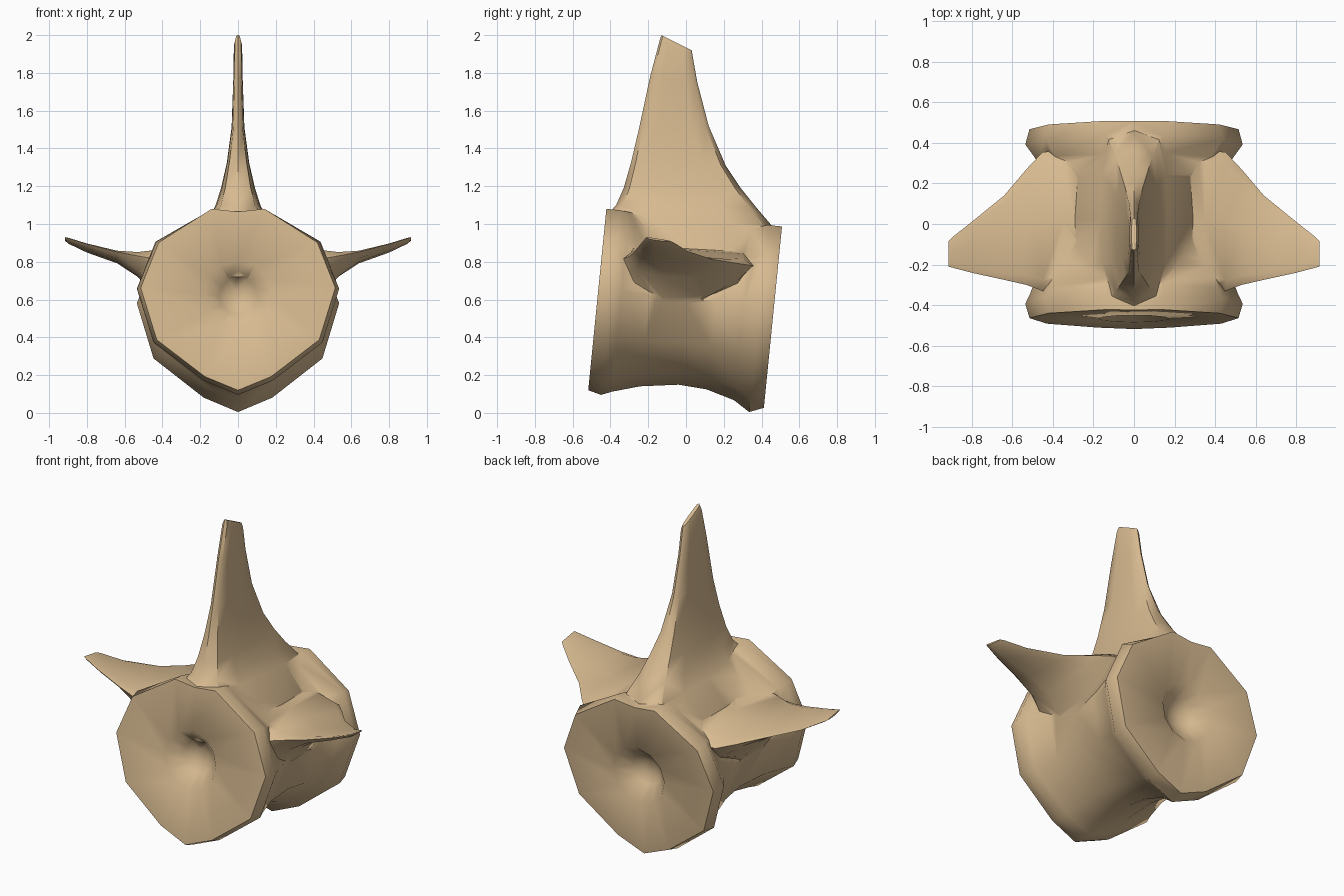
import bpy, bmesh, math

if "Cube" in bpy.data.objects:
    bpy.data.objects.remove(bpy.data.objects["Cube"])

bone = bpy.data.materials.new("bone tan")
bone.diffuse_color = (0.68, 0.49, 0.28, 1)
bone.use_nodes = True
bone.node_tree.nodes["Principled BSDF"].inputs["Base Color"].default_value = bone.diffuse_color


def loft(name, rings):
    """Skin a list of equal-length point rings and close both ends."""
    bm = bmesh.new()
    vs = [[bm.verts.new(p) for p in r] for r in rings]
    n = len(vs[0])
    for a, b in zip(vs, vs[1:]):
        for i in range(n):
            j = (i + 1) % n
            bm.faces.new((a[i], a[j], b[j], b[i]))
    for r in (vs[0], vs[-1]):
        c = bm.verts.new(sum((v.co for v in r), r[0].co * 0) / n)
        for i in range(n):
            bm.faces.new((r[i], r[(i + 1) % n], c))
    bmesh.ops.recalc_face_normals(bm, faces=bm.faces)
    me = bpy.data.meshes.new(name)
    bm.to_mesh(me)
    bm.free()
    ob = bpy.data.objects.new(name, me)
    bpy.context.collection.objects.link(ob)
    return ob


def tilt(x, y, z):
    # the drum axis slopes down toward the back
    return (x, y + 0.1 * z, 0.55 + z - 0.1 * y)


# Drum-shaped body with flared rims and a dished pit in each end
half = [(0.14, 0.483), (0.42, 0.305), (0.515, 0.065), (0.43, -0.21), (0.175, -0.405)]
outline = [(0, 0.468)] + half + [(0, -0.477)] + [(-x, z) for x, z in reversed(half)]


def drum(y, sx, sz):
    return [tilt(x * sx, y, z * (min(sz, 1.0) if z > 0.4 else sz)) for x, z in outline]


def pit(y, r):
    return [tilt(r * math.sin(i * math.pi / 6), y, 0.03 + r * math.cos(i * math.pi / 6))
            for i in range(12)]


rings = [pit(-0.36, 0.04), pit(-0.39, 0.10), pit(-0.47, 0.175)]
rings += [drum(*s) for s in [
    (-0.47, 1, 1), (-0.40, 1.04, 1.037), (-0.345, 0.99, 0.99), (-0.2, 0.89, 0.90),
    (0, 0.83, 0.84), (0.15, 0.85, 0.86), (0.3, 0.92, 0.95),
    (0.385, 1.04, 1.063), (0.46, 1, 1)]]
rings += [pit(0.46, 0.175), pit(0.38, 0.10), pit(0.35, 0.04)]
body = loft("vertebra", rings)

# Neural spine: front y, front z, back y, back z, half thickness
spine_rows = [
    (-0.40, 0.72, 0.42, 0.68, 0.34), (-0.42, 0.90, 0.455, 0.85, 0.29),
    (-0.415, 1.05, 0.46, 0.985, 0.165), (-0.37, 1.10, 0.37, 1.09, 0.12),
    (-0.33, 1.19, 0.29, 1.19, 0.09), (-0.29, 1.33, 0.21, 1.31, 0.06),
    (-0.25, 1.50, 0.12, 1.52, 0.034), (-0.19, 1.78, 0.06, 1.75, 0.025),
    (-0.14, 1.97, 0.035, 1.89, 0.022), (-0.13, 2.0, 0.03, 1.92, 0.012)]
side = [(0, 0), (0.75, 0.05), (0.95, 0.25), (1, 0.5), (0.95, 0.75), (0.75, 0.95), (0, 1)]
lens = side + [(-w, t) for w, t in reversed(side[1:-1])]
spine = loft("neural_spine", [
    [(w * h, yf + (yb - yf) * t, zf + (zb - zf) * t) for w, t in lens]
    for yf, zf, yb, zb, h in spine_rows])

# Side wings: x, front y, back y, front top z, back top z, thickness
wing_rows = [
    (0.20, -0.34, 0.36, 0.90, 0.86, 0.50), (0.35, -0.34, 0.36, 0.885, 0.84, 0.40),
    (0.45, -0.33, 0.355, 0.865, 0.815, 0.24), (0.53, -0.30, 0.27, 0.855, 0.81, 0.12),
    (0.64, -0.275, 0.14, 0.862, 0.82, 0.05), (0.80, -0.24, 0.01, 0.90, 0.86, 0.03),
    (0.895, -0.215, -0.065, 0.928, 0.905, 0.022), (0.915, -0.21, -0.085, 0.932, 0.912, 0.01)]
wing_lens = [(0, 0.2), (0.08, 0), (0.5, 0), (0.92, 0), (1, 0.15),
             (0.88, 0.5), (0.6, 0.9), (0.3, 1), (0.08, 0.8)]
wings = []
for s, name in ((1, "right_wing"), (-1, "left_wing")):
    wings.append(loft(name, [
        [(s * x, yf + (yb - yf) * t, zf + (zb - zf) * t - d * h) for t, d in wing_lens]
        for x, yf, yb, zf, zb, h in wing_rows]))

# Fuse the parts into one bone
parts = [spine] + wings
for p in parts:
    m = body.modifiers.new("join", "BOOLEAN")
    m.operation = "UNION"
    m.solver = "EXACT"
    m.object = p
dg = bpy.context.evaluated_depsgraph_get()
fused = bpy.data.meshes.new_from_object(body.evaluated_get(dg))
body.modifiers.clear()
body.data = fused
for p in parts:
    bpy.data.objects.remove(p)

fused.materials.clear()
fused.materials.append(bone)
for f in fused.polygons:
    f.material_index = 0
bpy.ops.object.select_all(action="DESELECT")
body.select_set(True)
bpy.context.view_layer.objects.active = body
bpy.ops.object.shade_smooth_by_angle(angle=math.radians(50))
